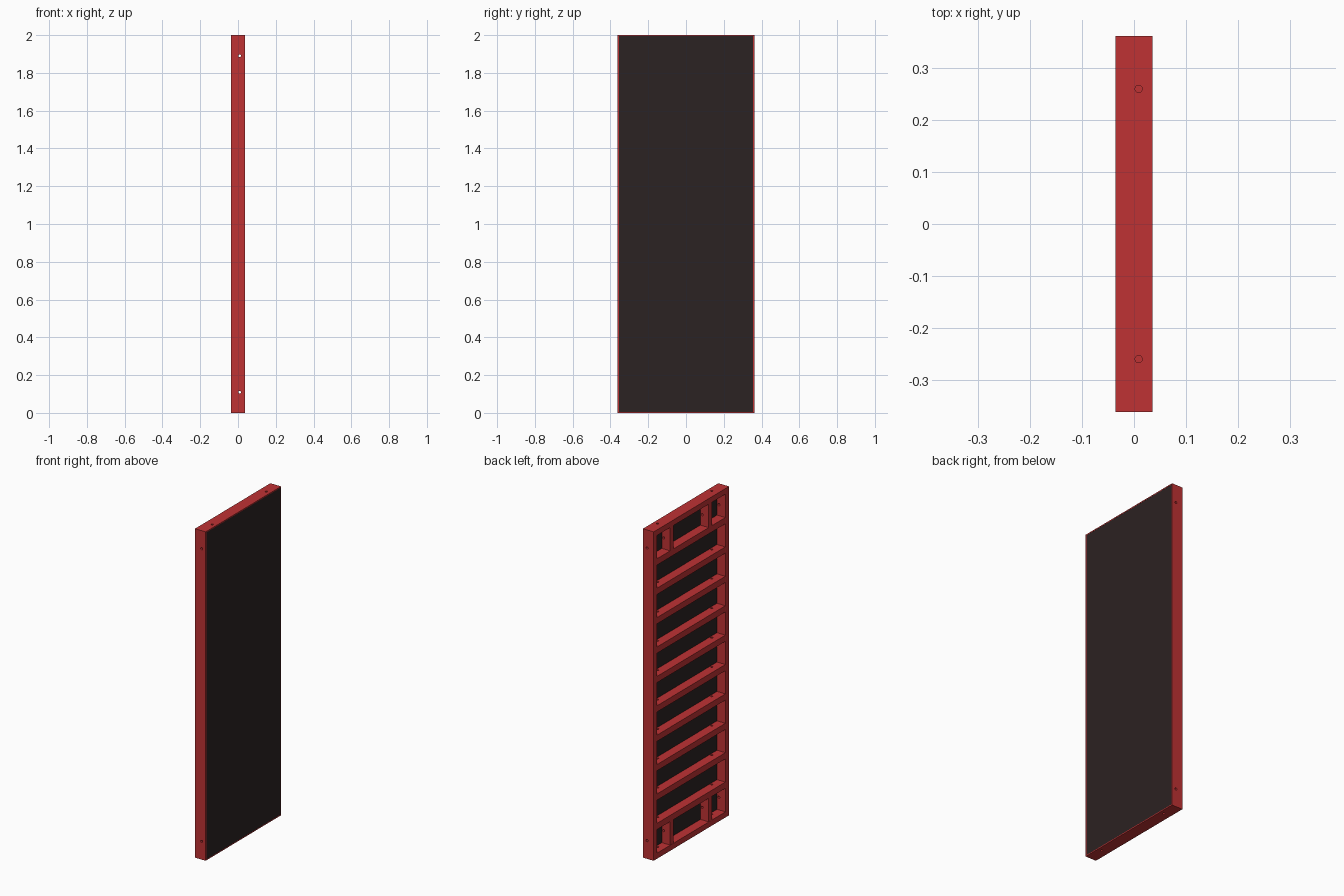
import bpy, math

if "Cube" in bpy.data.objects:
    bpy.data.objects.remove(bpy.data.objects["Cube"])

def material(name, rgb):
    m = bpy.data.materials.new(name)
    m.diffuse_color = (*rgb, 1)
    m.use_nodes = True
    m.node_tree.nodes["Principled BSDF"].inputs["Base Color"].default_value = m.diffuse_color
    return m

RED = material("red_paint", (0.52, 0.032, 0.034))
BLACK = material("dark_facing", (0.024, 0.016, 0.016))

W, H, D = 0.362, 2.0, 0.036      # half width, height, half depth
RIM, BAR = 0.034, 0.038          # rim width, crossbar height
BACK = 0.021                     # rear plane of the facing sheet
LIP = 0.006                      # thin frame edge round the sheet
HOLE_X, HOLE_R = 0.009, 0.007

def box(name, lo, hi, mat):
    c = [(a + b) / 2 for a, b in zip(lo, hi)]
    bpy.ops.mesh.primitive_cube_add(size=1, location=c)
    o = bpy.context.object
    o.name = name
    o.scale = [b - a for a, b in zip(lo, hi)]
    bpy.ops.object.transform_apply(location=True, rotation=True, scale=True)
    o.data.materials.append(mat)
    return o

def drill(o, centres, axis):
    """Bore small round holes through a part along y or z."""
    for c in centres:
        bpy.ops.mesh.primitive_cylinder_add(
            vertices=16, radius=HOLE_R, depth=0.1, location=c,
            rotation=(math.pi / 2, 0, 0) if axis == 'y' else (0, 0, 0))
        cutter = bpy.context.object
        cutter.hide_render = True
        mod = o.modifiers.new("hole", 'BOOLEAN')
        mod.operation, mod.solver, mod.object = 'DIFFERENCE', 'EXACT', cutter
        bpy.context.view_layer.objects.active = o
        bpy.ops.object.modifier_apply(modifier=mod.name)
        bpy.data.objects.remove(cutter, do_unlink=True)

HZ = (0.11, 1.89)

# side rails and their thin lips
for s, side in ((-1, "front"), (1, "rear")):
    ys = sorted((s * W, s * (W - RIM)))
    rail = box(side + "_side_rail", (-D, ys[0], 0), (BACK, ys[1], H), RED)
    drill(rail, [(HOLE_X, s * (W - RIM / 2), z) for z in HZ], 'y')
    ys = sorted((s * W, s * (W - LIP)))
    box(side + "_lip", (BACK, ys[0], 0), (D, ys[1], H), RED)

# bottom and top rails
inner = W - RIM
for z0, zl, name in ((0, 0, "bottom"), (H - RIM, H - LIP, "top")):
    rail = box(name + "_rail", (-D, -inner, z0), (BACK, inner, z0 + RIM), RED)
    drill(rail, [(HOLE_X, y, z0 + RIM / 2) for y in (-0.26, 0.26)], 'z')
    box(name + "_lip", (BACK, -W + LIP, zl), (D, W - LIP, zl + LIP), RED)

# ten crossbars, evenly spaced
ROWS = 11
pitch = (H - RIM) / ROWS
for i in range(1, ROWS):
    z = RIM / 2 + i * pitch
    bar = box(f"crossbar_{i}", (-D + 0.001, -inner, z - BAR / 2),
              (BACK, inner, z + BAR / 2), RED)
    if 1 < i < ROWS - 1 or i == 1:
        drill(bar, [(HOLE_X, y, z) for y in (-0.26, 0.26)], 'z')

# short uprights dividing the end rows
for zc, z0, z1 in ((HZ[0], RIM, RIM / 2 + pitch - BAR / 2),
                   (HZ[1], H - RIM / 2 - pitch + BAR / 2, H - RIM)):
    for y in (-0.185, 0.185):
        post = box("short_upright", (-D + 0.001, y - 0.017, z0),
                   (BACK, y + 0.017, z1), RED)
        drill(post, [(HOLE_X, y, zc)], 'y')

# facing sheet set inside the lips
box("facing_sheet", (BACK, -W + LIP, LIP), (D - 0.0005, W - LIP, H - LIP), BLACK)
